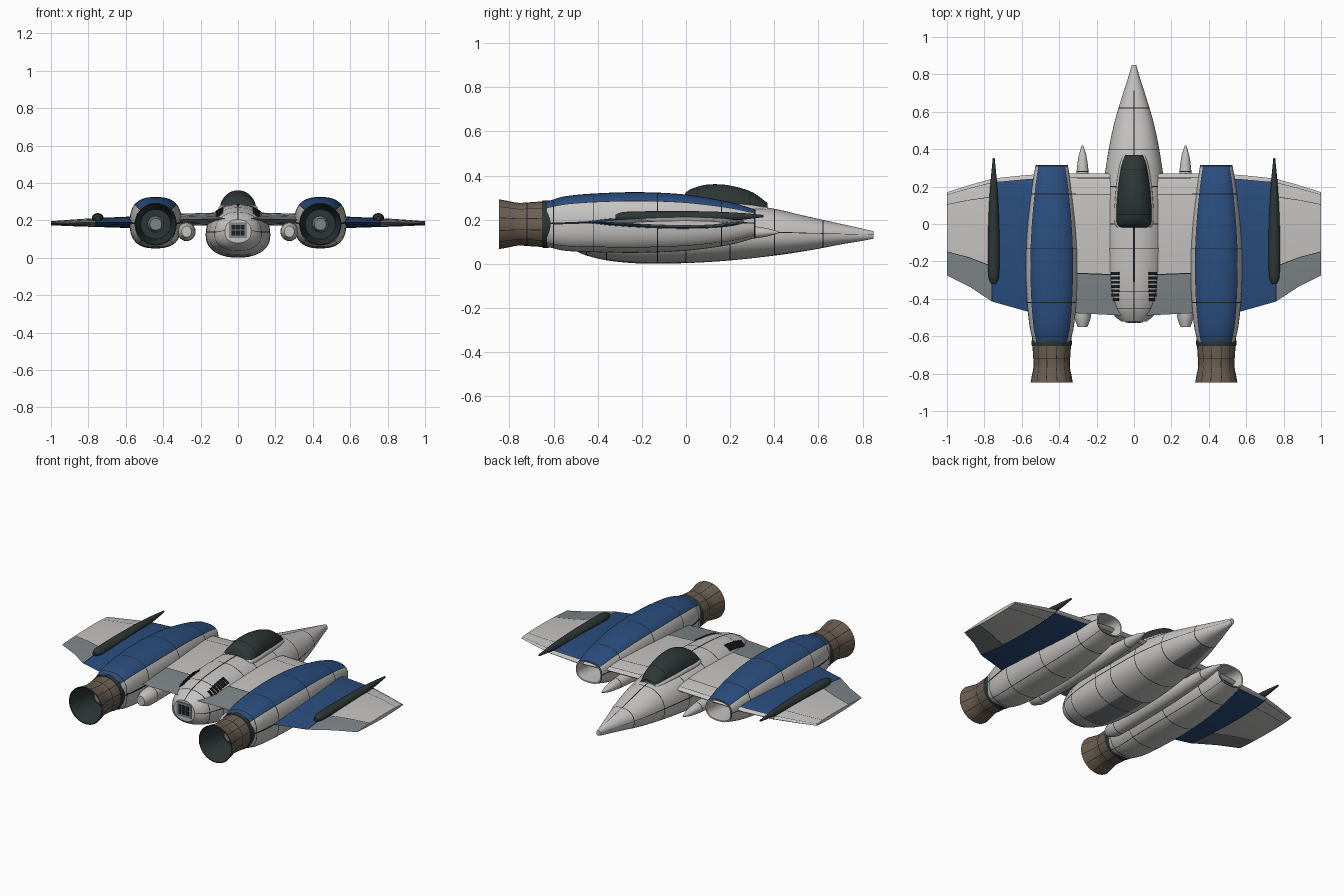
import bpy, bmesh, math
from mathutils import Matrix, Vector

if "Cube" in bpy.data.objects:
    bpy.data.objects.remove(bpy.data.objects["Cube"])


def material(name, rgb):
    m = bpy.data.materials.new(name)
    m.use_nodes = True
    m.diffuse_color = (*rgb, 1)
    bsdf = m.node_tree.nodes["Principled BSDF"]
    bsdf.inputs["Base Color"].default_value = (*rgb, 1)
    bsdf.inputs["Roughness"].default_value = 0.6
    return m


MATS = [material("hull white", (0.56, 0.55, 0.54)),
        material("deep blue", (0.024, 0.075, 0.21)),
        material("panel grey", (0.21, 0.235, 0.25)),
        material("dark slate", (0.026, 0.037, 0.037)),
        material("burnt brown", (0.15, 0.115, 0.085)),
        material("seam black", (0.012, 0.013, 0.015))]
WHITE, BLUE, GREY, DARK, BROWN, SEAM = range(6)


def finish(name, bm, mirror=False):
    bmesh.ops.recalc_face_normals(bm, faces=bm.faces)
    mesh = bpy.data.meshes.new(name)
    bm.to_mesh(mesh)
    bm.free()
    ob = bpy.data.objects.new(name, mesh)
    bpy.context.collection.objects.link(ob)
    for m in MATS:
        mesh.materials.append(m)
    bpy.ops.object.select_all(action='DESELECT')
    ob.select_set(True)
    bpy.context.view_layer.objects.active = ob
    bpy.ops.object.shade_smooth_by_angle(angle=math.radians(35))
    if mirror:
        ob.modifiers.new("Mirror", 'MIRROR')
    return ob


def sample(st, y):
    """Smoothly interpolate stations (y, half width, low z, mid z, high z)."""
    d = 1 if st[-1][0] > st[0][0] else -1
    k = max(i for i in range(len(st) - 1) if i == 0 or (y - st[i][0]) * d >= 0)
    a, b = st[k], st[k + 1]
    p, q = st[max(k - 1, 0)], st[min(k + 2, len(st) - 1)]
    h = b[0] - a[0]
    t = (y - a[0]) / h
    out = [y]
    for j in range(1, 5):
        ma = (b[j] - p[j]) / (b[0] - p[0]) * h
        mb = (q[j] - a[j]) / (q[0] - a[0]) * h
        out.append((2*t**3 - 3*t*t + 1) * a[j] + (t**3 - 2*t*t + t) * ma
                   + (3*t*t - 2*t**3) * b[j] + (t**3 - t*t) * mb)
    return out


def power(v, n):
    return math.copysign(abs(v) ** (2 / n), v)


def loft(name, st, rule, x=0, n=2.0, tail=(), seams=(), seam_angles=(),
         caps=(WHITE, WHITE), mirror=False, steps=40, sides=48):
    """Skin along y; rule(y, angle, in_tail) picks the colour, seams are dark strips."""
    w, wa = 0.0022, 0.9
    y0, y1 = st[0][0], st[-1][0]
    ys = [y0 + (y1 - y0) * i / steps for i in range(steps + 1)]
    ys = [y for y in ys if all(abs(y - s) > 0.005 for s in seams) or y in (y0, y1)]
    ys = sorted(ys + [s + e for s in seams for e in (-w, w)], reverse=y1 < y0)
    angs = [360 * i / sides for i in range(sides)]
    angs = [a for a in angs if all(abs(a - s) > 1.8 for s in seam_angles)]
    angs = sorted(angs + [s + e for s in seam_angles for e in (-wa, wa)])
    rows = [sample(st, y) for y in ys] + list(tail)
    bm = bmesh.new()
    rings = []
    for y, hw, lo, mid, hi in rows:
        ring = []
        for a in angs:
            c, s = math.cos(math.radians(a)), math.sin(math.radians(a))
            z = mid + power(s, n) * (hi - mid if s > 0 else mid - lo)
            ring.append(bm.verts.new((x + hw * power(c, n), y, z)))
        rings.append(ring)
    m = len(angs)
    for i in range(len(rings) - 1):
        y = (rows[i][0] + rows[i + 1][0]) / 2
        in_tail = i >= len(ys) - 1
        for j in range(m):
            k = (j + 1) % m
            a = (angs[j] + (angs[k] if k else angs[0] + 360)) / 2
            f = bm.faces.new((rings[i][j], rings[i][k], rings[i+1][k], rings[i+1][j]))
            seam = any(abs(y - s) < w for s in seams) or any(abs(a - s) < wa for s in seam_angles)
            f.material_index = SEAM if seam and not in_tail else rule(y, a, in_tail)
    for ring, mat in ((rings[0], caps[0]), (rings[-1], caps[1])):
        bm.faces.new(ring).material_index = mat
    return finish(name, bm, mirror)


def round_station(y, r, z=0.18):
    return (y, r, z - r, z, z + r)


def box(bm, centre, size, tilt, mat):
    mtx = Matrix.Translation(centre) @ Matrix.Rotation(tilt, 4, 'Y') @ Matrix.Diagonal((*size, 1))
    made = bmesh.ops.create_cube(bm, size=1, matrix=mtx)
    for f in {f for v in made["verts"] for f in v.link_faces}:
        f.material_index = mat


# Fuselage with grey belly doors
body = [(-0.52, 0.07, 0.08, 0.14, 0.205), (-0.5, 0.098, 0.06, 0.13, 0.22),
        (-0.45, 0.125, 0.038, 0.125, 0.245), (-0.35, 0.155, 0.015, 0.12, 0.27),
        (-0.2, 0.17, 0.002, 0.12, 0.284), (0, 0.172, 0.004, 0.12, 0.288),
        (0.2, 0.163, 0.016, 0.125, 0.278), (0.4, 0.135, 0.038, 0.13, 0.25),
        (0.55, 0.103, 0.06, 0.13, 0.215), (0.7, 0.058, 0.088, 0.13, 0.182),
        (0.8, 0.026, 0.105, 0.13, 0.16), (0.85, 0.012, 0.115, 0.13, 0.148)]


def body_colour(y, a, _):
    door = 0.4 < y < 0.62 or -0.36 < y < 0
    return GREY if door and abs(a - 270) < 22.5 else WHITE


loft("fuselage", body, body_colour, n=2.25, seams=(-0.45, -0.36, -0.13, 0, 0.2, 0.4, 0.62),
     seam_angles=(5, 90, 175), steps=56)

# Canopy and its sill
glass = [(-0.02, 0.08, 0.22, 0.27, 0.285), (0, 0.092, 0.22, 0.27, 0.325),
         (0.06, 0.095, 0.22, 0.27, 0.352), (0.12, 0.092, 0.22, 0.27, 0.361),
         (0.2, 0.085, 0.22, 0.265, 0.355), (0.3, 0.07, 0.22, 0.255, 0.325),
         (0.37, 0.052, 0.21, 0.24, 0.275)]
loft("canopy", glass, lambda y, a, t: DARK, caps=(DARK, DARK), seams=(0.05, 0.29))
sill = [(y, hw + 0.01, lo, mid - 0.01, min(hi, mid + 0.02)) for y, hw, lo, mid, hi in glass]
loft("canopy_sill", sill, lambda y, a, t: WHITE, n=3)

# Engine nacelles with hollow intakes
nacelle = [(-0.63, 0.1, 0.078, 0.18, 0.283), (-0.55, 0.118, 0.06, 0.18, 0.306),
           (-0.4, 0.133, 0.053, 0.185, 0.32), (-0.2, 0.139, 0.051, 0.187, 0.325),
           (0, 0.129, 0.06, 0.187, 0.314), (0.2, 0.106, 0.087, 0.185, 0.28),
           (0.315, 0.086, 0.118, 0.183, 0.246)]
duct = [(0.314, 0.079, 0.125, 0.183, 0.239), (0.28, 0.074, 0.125, 0.183, 0.239),
        (0.08, 0.07, 0.115, 0.183, 0.25)]
loft("engine_nacelles", nacelle,
     lambda y, a, t: BLUE if 40 < a < 140 and not t else WHITE,
     x=0.44, n=2.6, tail=duct, seams=(-0.6, -0.42, -0.13, 0.16, 0.31),
     seam_angles=(0.9, 40, 140, 179.1, 230, 310), caps=(DARK, DARK), mirror=True)

# Nozzles: collar, flared bell, hub
loft("nozzle_collars", [round_station(-0.6, 0.101), round_station(-0.63, 0.108),
                        round_station(-0.652, 0.106)],
     lambda y, a, t: DARK, x=0.44, caps=(DARK, DARK), mirror=True, steps=6)
bell = [round_station(*p) for p in ((-0.64, 0.104), (-0.7, 0.1), (-0.76, 0.097),
                                    (-0.81, 0.106), (-0.847, 0.113))]
throat = [round_station(*p) for p in ((-0.847, 0.108), (-0.81, 0.1), (-0.76, 0.091), (-0.67, 0.08))]
loft("nozzle_bells", bell, lambda y, a, t: DARK if t else BROWN, x=0.44, tail=throat,
     seams=(-0.72,), seam_angles=[15 + 30 * i for i in range(12)],
     caps=(DARK, DARK), mirror=True, steps=16)
hub = [round_station(*p) for p in ((-0.66, 0.045), (-0.69, 0.04), (-0.72, 0.032))]
loft("nozzle_hubs", hub, lambda y, a, t: GREY, x=0.44, caps=(GREY, GREY),
     mirror=True, steps=4, sides=24)

# Slim pods under the inner wings
pod = [(-0.55, 0.026, 0.11, 0.14, 0.17), (-0.5, 0.044, 0.092, 0.14, 0.185),
       (-0.42, 0.048, 0.09, 0.14, 0.19), (0, 0.045, 0.095, 0.14, 0.186),
       (0.25, 0.034, 0.11, 0.142, 0.176), (0.36, 0.022, 0.123, 0.143, 0.163),
       (0.42, 0.004, 0.139, 0.143, 0.147)]
loft("underwing_pods", pod, lambda y, a, t: WHITE, x=0.275, seams=(-0.45, 0.28),
     mirror=True, sides=24)

# Dark blades on the outer wings
blade = [(-0.32, 0.012, 0.2, 0.213, 0.222), (-0.29, 0.027, 0.19, 0.213, 0.235),
         (-0.1, 0.031, 0.186, 0.213, 0.239), (0.1, 0.025, 0.19, 0.213, 0.238),
         (0.25, 0.015, 0.2, 0.215, 0.231), (0.352, 0.005, 0.212, 0.217, 0.222)]
loft("wing_blades", blade, lambda y, a, t: DARK, x=0.75, caps=(DARK, DARK),
     mirror=True, sides=20)

# Wings: (x, leading y, trailing y, centre z, half thickness)
wing = [(0.05, 0.27, -0.49, 0.21, 0.034), (0.44, 0.27, -0.47, 0.2, 0.032),
        (0.57, 0.262, -0.468, 0.19, 0.031), (0.757, 0.243, -0.415, 0.189, 0.024),
        (0.763, 0.241, -0.412, 0.189, 0.024), (0.88, 0.208, -0.335, 0.187, 0.018),
        (1.0, 0.17, -0.275, 0.185, 0.011)]
fracs = [0, 0.01, 0.03, 0.034, 0.08, 0.145, 0.15, 0.25, 0.38, 0.5, 0.6, 0.711, 0.718, 0.85, 1]
SEAM_FRACS = (0.032, 0.1475, 0.7145)
loop = [(f, 1) for f in fracs] + [(f, -1) for f in fracs[-2:0:-1]]
bm = bmesh.new()
ribs = []
for x, le, te, zc, ht in wing:
    ribs.append([bm.verts.new((x, le + (te - le) * f,
                 zc + s * ht * max(0, math.sin(math.pi * f ** 0.7)) ** 0.7)) for f, s in loop])
for i in range(len(ribs) - 1):
    x = (wing[i][0] + wing[i + 1][0]) / 2
    for j in range(len(loop)):
        k = (j + 1) % len(loop)
        f = (loop[j][0] + loop[k][0]) / 2
        face = bm.faces.new((ribs[i][j], ribs[i][k], ribs[i + 1][k], ribs[i + 1][j]))
        blue = 0.44 < x < 0.757
        seam = any(abs(f - s) < 0.001 for s in SEAM_FRACS[:1] + (() if blue else SEAM_FRACS[1:]))
        if seam or 0.757 < x < 0.763:
            face.material_index = SEAM
        elif blue:
            face.material_index = BLUE if f > 0.03 else WHITE
        else:
            face.material_index = GREY if f > 0.715 else WHITE
for rib in (ribs[0], ribs[-1]):
    bm.faces.new(rib)
finish("wings", bm, mirror=True)

# Louvred vents on the rear deck
bm = bmesh.new()
for i in range(7):
    y = -0.265 - 0.023 * i
    _, hw, lo, mid, hi = sample(body, y)
    top = [mid + (hi - mid) * (1 - (x / hw) ** 2.25) ** (1 / 2.25) for x in (0.08, 0.12)]
    box(bm, Vector((0.1, y, sum(top) / 2 + 0.004)), (0.048, 0.015, 0.008),
        math.atan2(top[0] - top[1], 0.04), SEAM)
finish("deck_vents", bm, mirror=True)

# Tail panel with a small grid of ports
bm = bmesh.new()
box(bm, Vector((0, -0.521, 0.148)), (0.096, 0.009, 0.084), 0, GREY)
for px in (-0.024, 0, 0.024):
    for pz in (0.133, 0.163):
        box(bm, Vector((px, -0.526, pz)), (0.02, 0.006, 0.025), 0, SEAM)
finish("tail_panel", bm)
